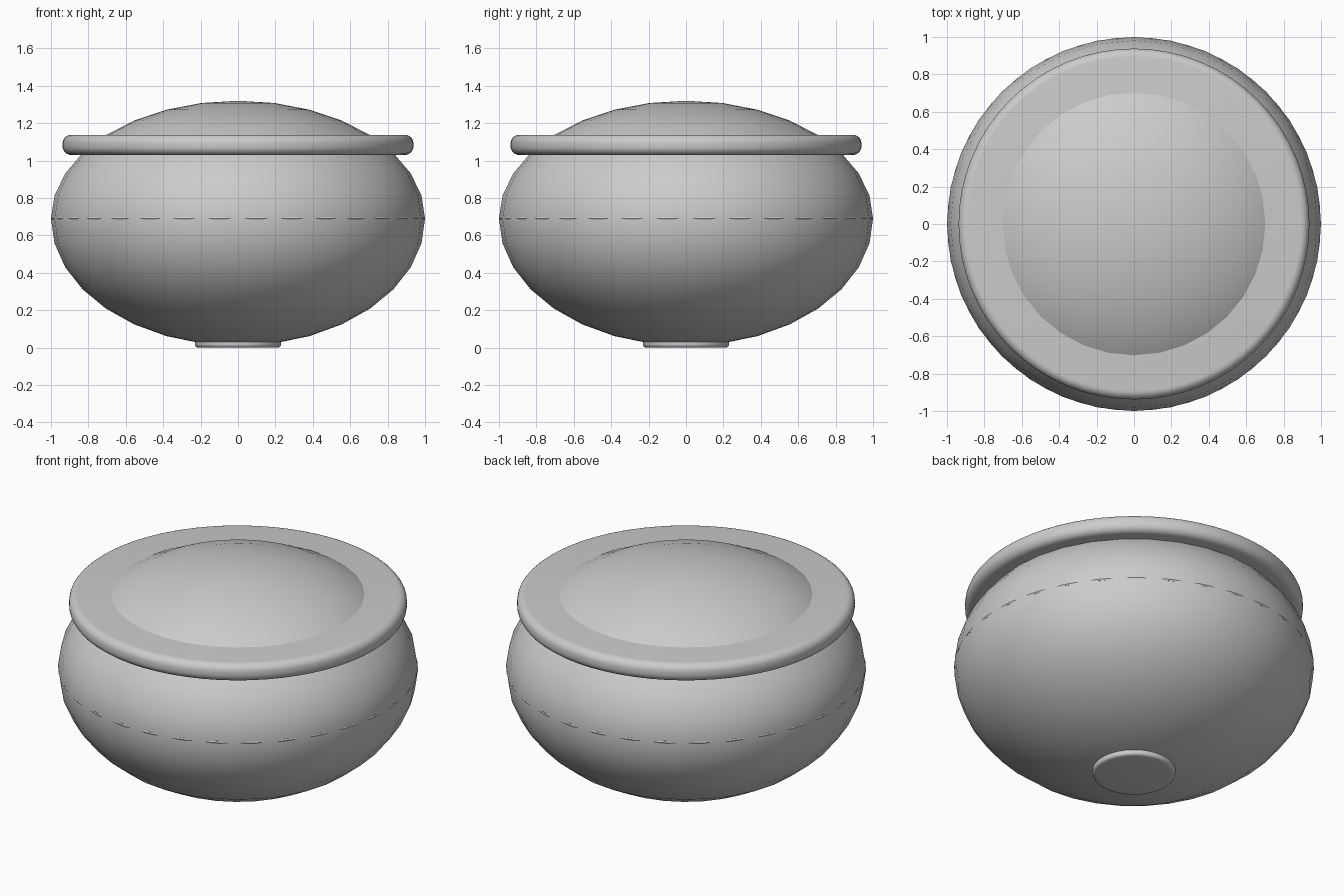
import bpy, math

if "Cube" in bpy.data.objects:
    bpy.data.objects.remove(bpy.data.objects["Cube"])

clay = bpy.data.materials.new("light_grey")
clay.diffuse_color = (0.6, 0.6, 0.6, 1)
clay.use_nodes = True
clay.node_tree.nodes["Principled BSDF"].inputs["Base Color"].default_value = clay.diffuse_color


def lathe(name, profile, segments):
    """Spin a list of (radius, z) points, bottom to top, around z."""
    verts, faces, rings = [], [], []
    for r, z in profile:
        if r < 1e-5:
            rings.append([len(verts)] * segments)
            verts.append((0, 0, z))
        else:
            rings.append(list(range(len(verts), len(verts) + segments)))
            for i in range(segments):
                a = 2 * math.pi * i / segments
                verts.append((r * math.cos(a), r * math.sin(a), z))
    for lo, hi in zip(rings, rings[1:]):
        for i in range(segments):
            j = (i + 1) % segments
            quad = [lo[i], lo[j], hi[j], hi[i]]
            faces.append(list(dict.fromkeys(quad)))
    me = bpy.data.meshes.new(name)
    me.from_pydata(verts, [], faces)
    me.materials.append(clay)
    ob = bpy.data.objects.new(name, me)
    bpy.context.collection.objects.link(ob)
    bpy.ops.object.select_all(action='DESELECT')
    ob.select_set(True)
    bpy.context.view_layer.objects.active = ob
    bpy.ops.object.shade_smooth_by_angle(angle=math.radians(35))
    return ob


def arc(cr, cz, rad, a0, a1, n):
    return [(cr + rad * math.cos(math.radians(a0 + (a1 - a0) * k / n)),
             cz + rad * math.sin(math.radians(a0 + (a1 - a0) * k / n)))
            for k in range(n + 1)]


# Squashed round body, whose top shows as the dome inside the rim
body = [(r, 0.69 + z * (0.63 if z > 0 else 0.68)) for r, z in arc(0, 0, 1, -90, 90, 16)]
lathe("pot_body", body, 32)

# Thick rim collar with rounded edge
rim = ([(0, 1.03)] + arc(0.892, 1.076, 0.046, -90, 0, 6)
       + arc(0.892, 1.092, 0.046, 0, 90, 6) + [(0, 1.138)])
lathe("rim_collar", rim, 64)

# Hairline belt around the widest point
belt = arc(0.988, 0.69, 0.0105, -180, 180, 8)
lathe("belt_line", belt, 64)

# Small round foot
foot = [(0, 0.0), (0.205, 0.0)] + arc(0.212, 0.018, 0.018, -60, 0, 4) + [(0.23, 0.03), (0, 0.03)]
lathe("foot", foot, 48)
